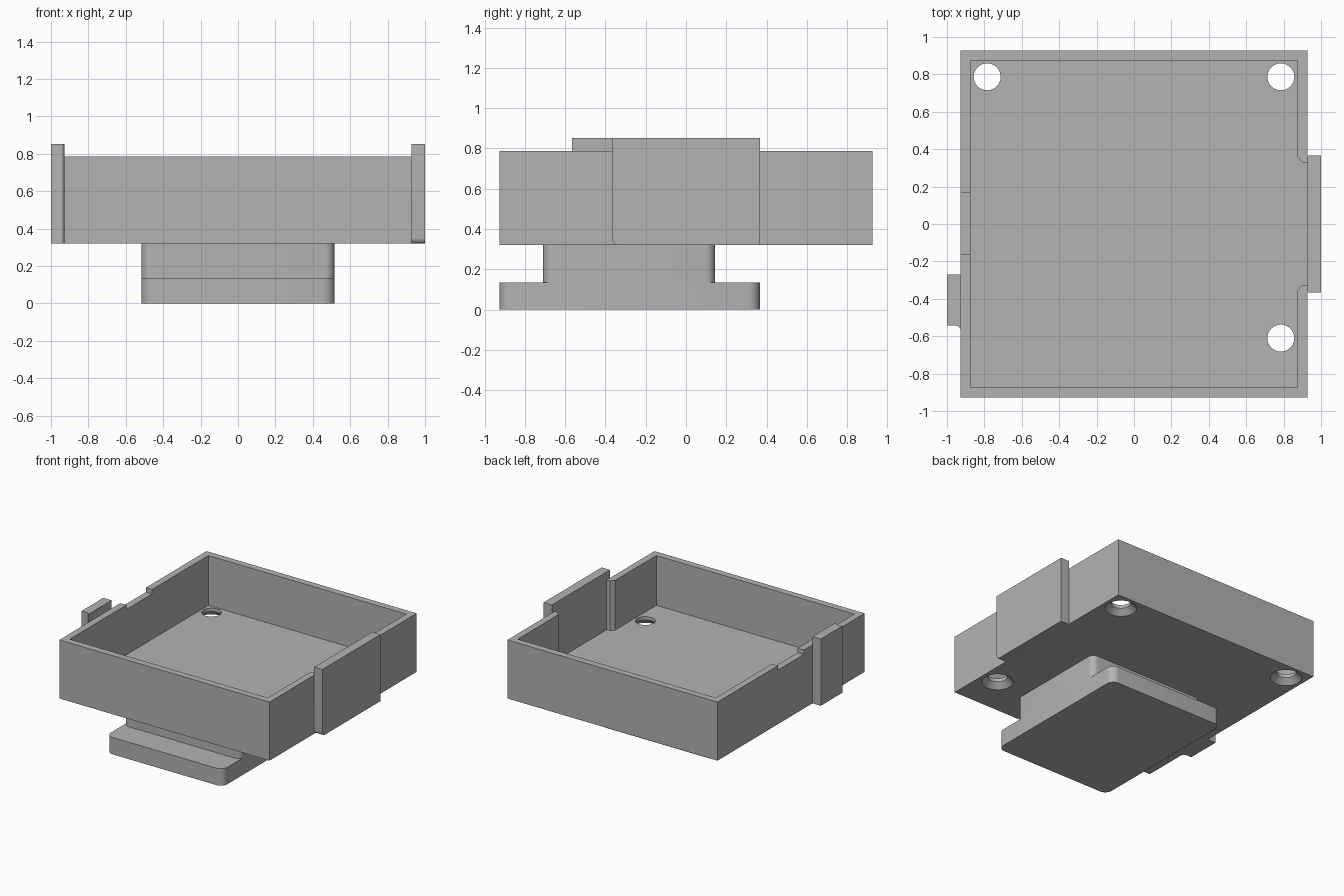
import bpy
import bmesh
import math
from mathutils import Vector

cube = bpy.data.objects.get("Cube")
if cube:
    bpy.data.objects.remove(cube, do_unlink=True)

grey = bpy.data.materials.new("matte grey")
grey.use_nodes = True
grey.diffuse_color = (0.448, 0.448, 0.448, 1)
grey.node_tree.nodes["Principled BSDF"].inputs["Base Color"].default_value = grey.diffuse_color


def add_object(name, bm):
    bmesh.ops.recalc_face_normals(bm, faces=bm.faces)
    mesh = bpy.data.meshes.new(name)
    bm.to_mesh(mesh)
    bm.free()
    mesh.materials.append(grey)
    obj = bpy.data.objects.new(name, mesh)
    bpy.context.collection.objects.link(obj)
    return obj


def rounded(corners, steps=8):
    """Outline from (u, v, radius) corners, each convex corner filleted."""
    out = []
    for i, (u, v, r) in enumerate(corners):
        p = Vector((u, v))
        if r == 0:
            out.append(p)
            continue
        a = (Vector(corners[i - 1][:2]) - p).normalized()
        b = (Vector(corners[(i + 1) % len(corners)][:2]) - p).normalized()
        for k in range(steps + 1):
            t = k / steps * math.pi / 2
            out.append(p + a * r * (1 - math.sin(t)) + b * r * (1 - math.cos(t)))
    return out


def prism(name, outline, low, high, axis="z"):
    """Extrude an outline along z (xy outline) or along x (yz outline)."""
    bm = bmesh.new()
    place = (lambda p: (p[0], p[1], low)) if axis == "z" else (lambda p: (low, p[0], p[1]))
    face = bm.faces.new([bm.verts.new(place(p)) for p in outline])
    moved = bmesh.ops.extrude_face_region(bm, geom=[face])["geom"]
    step = (0, 0, high - low) if axis == "z" else (high - low, 0, 0)
    bmesh.ops.translate(bm, vec=step, verts=[e for e in moved if isinstance(e, bmesh.types.BMVert)])
    return add_object(name, bm)


def rect(u0, u1, v0, v1, r=0):
    return rounded([(u0, v0, r), (u1, v0, r), (u1, v1, r), (u0, v1, r)])


def screw_cutter(x, y):
    """Countersunk hole, wide at the underside."""
    bm = bmesh.new()
    bmesh.ops.create_cone(bm, cap_ends=True, segments=40, radius1=0.135, radius2=0.072, depth=0.063)
    bmesh.ops.translate(bm, vec=(x, y, 0.3315), verts=bm.verts)
    top = max(bm.faces, key=lambda f: f.calc_center_median().z)
    moved = bmesh.ops.extrude_face_region(bm, geom=[top])["geom"]
    bmesh.ops.delete(bm, geom=[top], context="FACES_ONLY")
    bmesh.ops.translate(bm, vec=(0, 0, 0.1), verts=[e for e in moved if isinstance(e, bmesh.types.BMVert)])
    return add_object("screw_cutter", bm)


def cut(obj, cutter):
    mod = obj.modifiers.new("cut", "BOOLEAN")
    mod.operation = "DIFFERENCE"
    mod.solver = "EXACT"
    mod.object = cutter
    bpy.context.view_layer.objects.active = obj
    bpy.ops.object.modifier_apply(modifier=mod.name)
    bpy.data.objects.remove(cutter, do_unlink=True)


BOTTOM, FLOOR, RIM, TAB = 0.32, 0.39, 0.787, 0.852
OUT, IN = 0.927, 0.873

# Open tray with one side gap between chamfered wall ends
tray = prism("tray", rect(-OUT, OUT, -OUT, OUT), BOTTOM, RIM)
cavity = [(-IN, -IN), (IN, -IN), (IN, -0.355), (0.9, -0.325), (1.1, -0.325),
          (1.1, 0.33), (0.9, 0.33), (IN, 0.36), (IN, IN), (-IN, IN)]
cut(tray, prism("cavity", cavity, FLOOR, 1))

# Shallow notch in the rim of the opposite wall
cut(tray, prism("notch", rect(-1.1, -0.8, -0.16, 0.165), RIM - 0.035, 1))

# Screw holes
for x, y in ((-0.785, 0.787), (0.785, 0.787), (0.785, -0.61)):
    cut(tray, screw_cutter(x, y))

# Side plate closing the gap, one bottom corner rounded
side_plate = prism("side_plate", rounded([(-0.365, BOTTOM, 0.03), (0.367, BOTTOM, 0),
                                          (0.367, TAB, 0), (-0.365, TAB, 0)]), OUT, 1, "x")

# Narrow tab on the opposite side, with a small fillet against the wall
tab = prism("side_tab", [(-1, -0.543), (-0.95, -0.543), (-0.935, -0.55), (-OUT, -0.567),
                         (-OUT, -0.27), (-1, -0.27)], BOTTOM, TAB)

# Mounting foot: neck and wider base
neck = prism("foot_neck", rect(-0.515, 0.515, -0.71, 0.145, 0.05), 0.135, BOTTOM)
base = prism("foot_base", rect(-0.515, 0.515, -OUT, 0.367, 0.06), 0, 0.135)

for obj in (tray, side_plate, tab, neck, base):
    bpy.ops.object.select_all(action="DESELECT")
    obj.select_set(True)
    bpy.context.view_layer.objects.active = obj
    bpy.ops.object.shade_smooth_by_angle(angle=math.radians(30))
